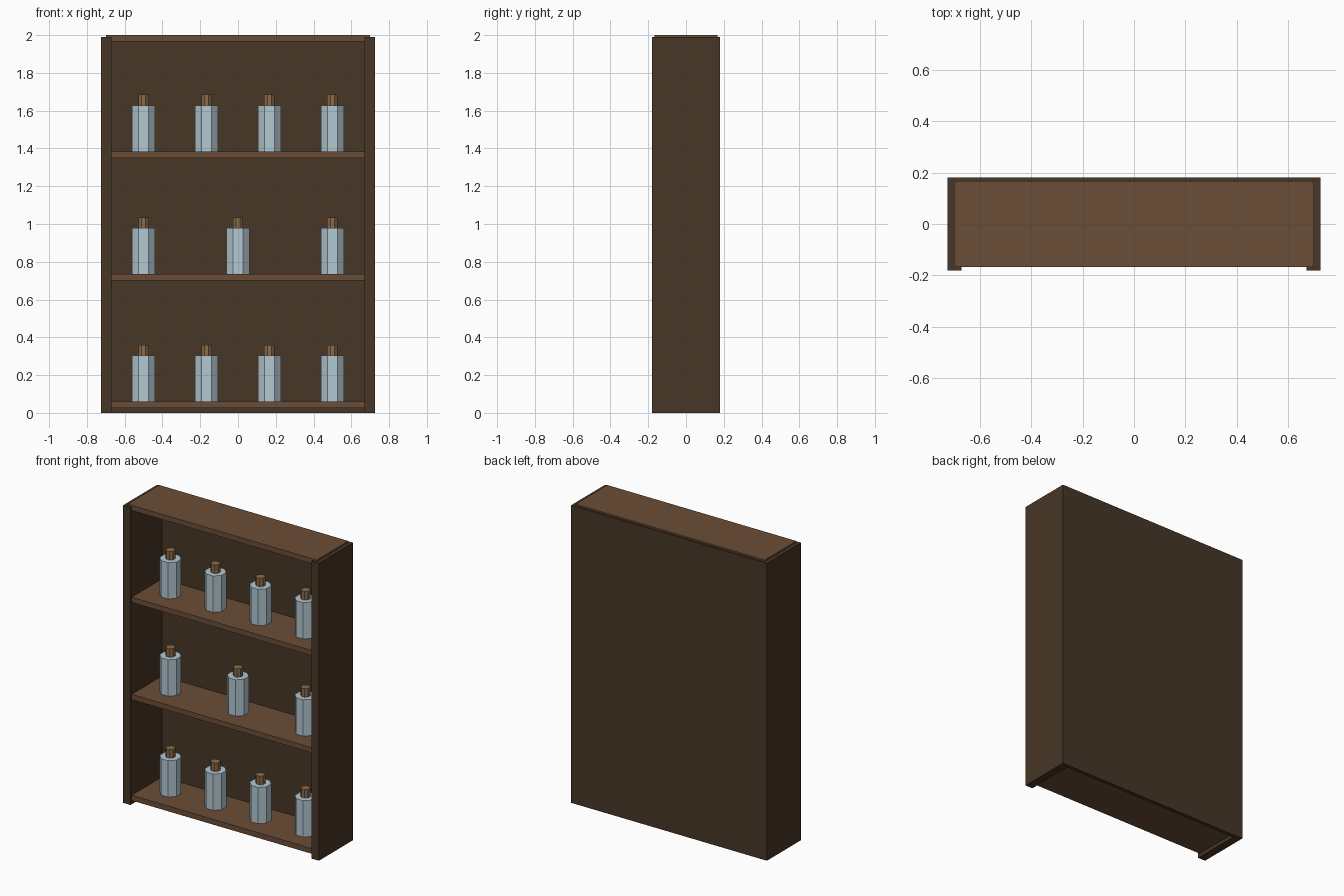
import bpy
import math

cube = bpy.data.objects.get("Cube")
if cube:
    bpy.data.objects.remove(cube, do_unlink=True)


def material(name, rgb):
    mat = bpy.data.materials.new(name)
    mat.use_nodes = True
    color = (*rgb, 1)
    mat.diffuse_color = color
    mat.node_tree.nodes["Principled BSDF"].inputs["Base Color"].default_value = color
    return mat


dark_wood = material("dark wood", (0.063, 0.037, 0.019))
shelf_wood = material("shelf wood", (0.148, 0.075, 0.038))
glass = material("pale blue glass", (0.45, 0.58, 0.65))
cork = material("cork", (0.27, 0.15, 0.07))


def finish(name, mat):
    obj = bpy.context.object
    obj.name = obj.data.name = name
    obj.data.materials.append(mat)
    return obj


def box(name, low, high, mat):
    bpy.ops.mesh.primitive_cube_add(size=1)
    obj = finish(name, mat)
    for v in obj.data.vertices:
        v.co = [a + (b - a) * (c + 0.5) for a, b, c in zip(low, high, v.co)]
    return obj


def prism(name, x, base, radius, height, mat):
    # Octagon turned so that a flat side faces the front
    bpy.ops.mesh.primitive_cylinder_add(vertices=8, radius=radius, depth=height,
                                        location=(x, 0, base + height / 2),
                                        rotation=(0, 0, math.pi / 8))
    return finish(name, mat)


# Cabinet case
WIDTH, DEPTH, HEIGHT = 0.725, 0.18, 1.99
INNER, BACK = 0.67, 0.155
box("right_side", (-WIDTH, -DEPTH, 0), (-INNER, DEPTH, HEIGHT), dark_wood)
box("left_side", (INNER, -DEPTH, 0), (WIDTH, DEPTH, HEIGHT), dark_wood)
box("back_panel", (-INNER, BACK, 0), (INNER, DEPTH, HEIGHT), dark_wood)

# Boards, let into the sides and back
BOARD = 0.035
levels = {"bottom_shelf": 0.06, "middle_shelf": 0.735,
          "upper_shelf": 1.385, "top_board": 2.0}
for name, top in levels.items():
    box(name, (-0.7, -0.167, top - BOARD), (0.7, 0.167, top), shelf_wood)

# Rows of corked bottles
rows = {"bottom_shelf": 4, "middle_shelf": 3, "upper_shelf": 4}
for shelf, count in rows.items():
    base = levels[shelf]
    for i in range(count):
        x = -0.5 + i / (count - 1)
        prism(f"{shelf}_bottle_{i + 1}", x, base, 0.067, 0.243, glass)
        prism(f"{shelf}_cork_{i + 1}", x, base + 0.243, 0.03, 0.057, cork)
